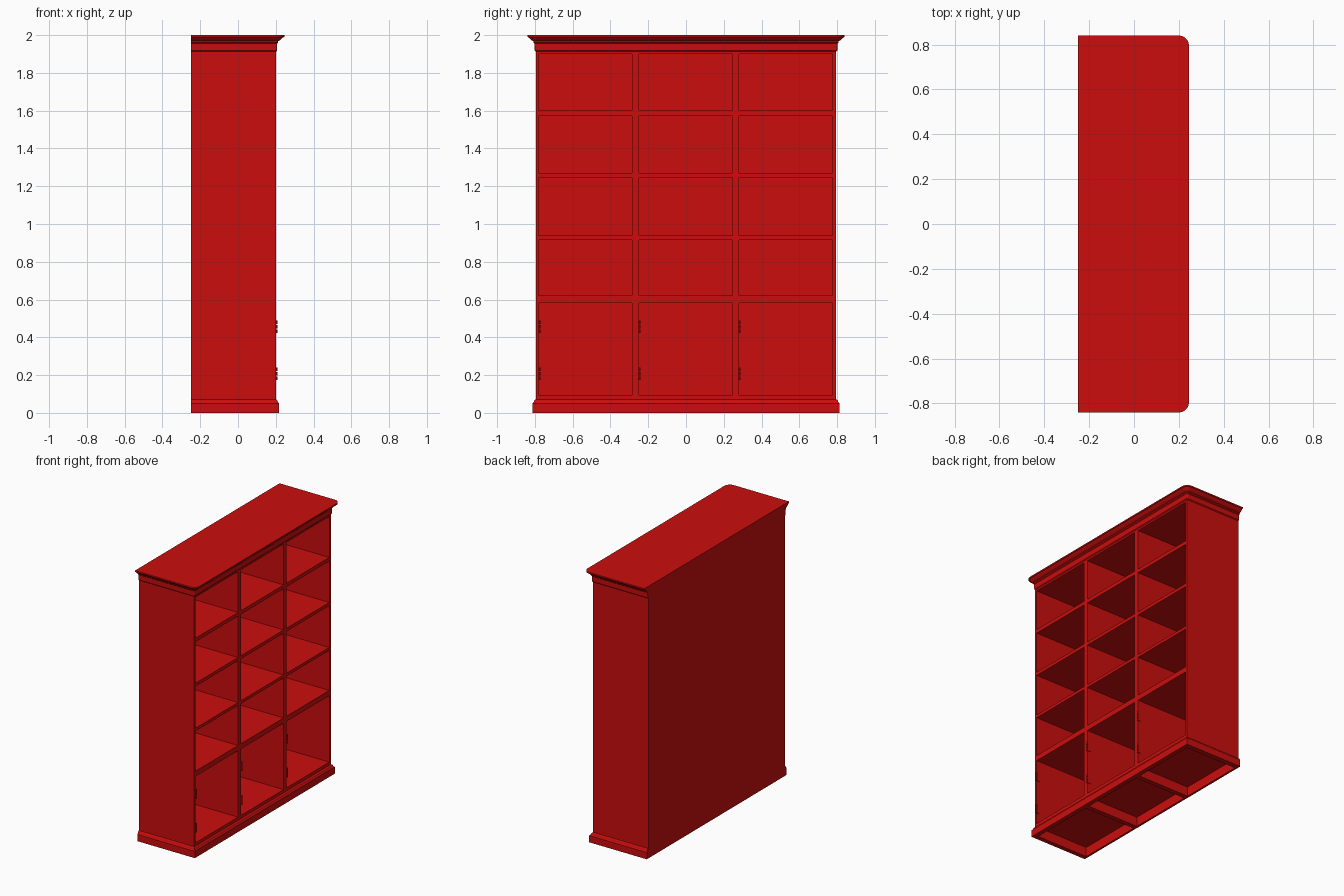
import bpy, bmesh, math
from mathutils import Matrix, Vector

cube = bpy.data.objects.get("Cube")
if cube:
    bpy.data.objects.remove(cube, do_unlink=True)

red = bpy.data.materials.new("red_paint")
red.use_nodes = True
red.diffuse_color = (0.6, 0.004, 0.004, 1)
red.node_tree.nodes["Principled BSDF"].inputs["Base Color"].default_value = red.diffuse_color

BACK, FRONT, HALF = -0.25, 0.20, 0.795   # carcass: open side faces +x
TOP = 1.95


def finish(name, bm):
    bmesh.ops.remove_doubles(bm, verts=bm.verts, dist=1e-5)
    bmesh.ops.recalc_face_normals(bm, faces=bm.faces)
    mesh = bpy.data.meshes.new(name)
    bm.to_mesh(mesh)
    bm.free()
    mesh.materials.append(red)
    obj = bpy.data.objects.new(name, mesh)
    bpy.context.collection.objects.link(obj)
    return obj


def box(name, x, y, z):
    bm = bmesh.new()
    bmesh.ops.create_cube(bm, size=1)
    for v in bm.verts:
        v.co = [a + (c + 0.5) * (b - a) for c, (a, b) in zip(v.co, (x, y, z))]
    return finish(name, bm)


def outline(d, z, steps):
    """U-shaped path round the carcass, pushed out by d, rounded when steps > 0."""
    side = [(BACK, HALF + d)]
    if steps:
        for i in range(steps + 1):
            a = math.pi / 2 * (1 - i / steps)
            side.append((FRONT + d * math.cos(a), HALF + d * math.sin(a)))
    else:
        side.append((FRONT + d, HALF + d))
    path = side + [(x, -y) for x, y in reversed(side)]
    return [(x, y, z) for x, y in path]


def moulding(name, profile, steps=0, solid=False):
    bm = bmesh.new()
    rings = [[bm.verts.new(p) for p in outline(d, z, steps)] for d, z in profile]
    pairs = list(zip(rings, rings[1:]))
    if not solid:
        pairs.append((rings[-1], rings[0]))
    for low, high in pairs:
        for i in range(len(low) - 1):
            bm.faces.new((low[i], low[i + 1], high[i + 1], high[i]))
    if solid:
        bm.faces.new(rings[0])
        bm.faces.new(rings[-1])
        bm.faces.new([r[0] for r in rings] + [r[-1] for r in reversed(rings)])
    else:
        bm.faces.new([r[0] for r in rings])
        bm.faces.new([r[-1] for r in rings])
    return finish(name, bm)


# Carcass: back panel, sides and uprights
box("back_panel", (BACK, BACK + 0.015), (-HALF, HALF), (0, TOP))
uprights = {
    "right_side": (-HALF, -0.78),
    "right_divider": (-0.285, -0.25),
    "left_divider": (0.245, 0.28),
    "left_side": (0.775, HALF),
}
for name, y in uprights.items():
    box(name, (BACK, FRONT), y, (0, TOP))

# Horizontal boards, fitted between the uprights
boards = [(0.07, 0.095), (0.583, 0.622), (0.916, 0.938), (1.245, 1.269),
          (1.573, 1.60), (1.90, TOP)]
spans = list(uprights.values())
bays = [(a[1], b[0]) for a, b in zip(spans, spans[1:])]
for level, z in enumerate(boards):
    for bay, y in enumerate(bays):
        box(f"shelf_{level + 1}_{bay + 1}", (BACK + 0.015, FRONT), y, z)

# Plinth moulding, hollow underneath
moulding("plinth", [(-0.015, 0), (0.018, 0), (0.018, 0.05), (0.012, 0.056),
                    (0.008, 0.066), (0, 0.072), (-0.015, 0.072)])

# Crown moulding with rounded front corners
moulding("cornice", [(0, 1.912), (0.006, 1.918), (0.007, 1.955), (0.012, 1.96),
                     (0.013, 1.968), (0.022, 1.972), (0.033, 1.982),
                     (0.038, 1.988), (0.045, 1.99), (0.045, 2.0)], steps=6, solid=True)

# Hinges on the edge of each lower bay: a thin leaf and three knuckles
for bay, (y, _) in enumerate(bays):
    for place, z in (("lower", 0.207), ("upper", 0.456)):
        box(f"{place}_hinge_leaf_{bay + 1}", (FRONT - 0.025, FRONT + 0.002),
            (y, y + 0.003), (z - 0.03, z + 0.03))
        bm = bmesh.new()
        for k in (-1, 0, 1):
            bmesh.ops.create_cone(
                bm, cap_ends=True, segments=10, radius1=0.005, radius2=0.005, depth=0.019,
                matrix=Matrix.Translation(Vector((FRONT + 0.004, y + 0.004, z + k * 0.024))))
        finish(f"{place}_hinge_knuckles_{bay + 1}", bm)
